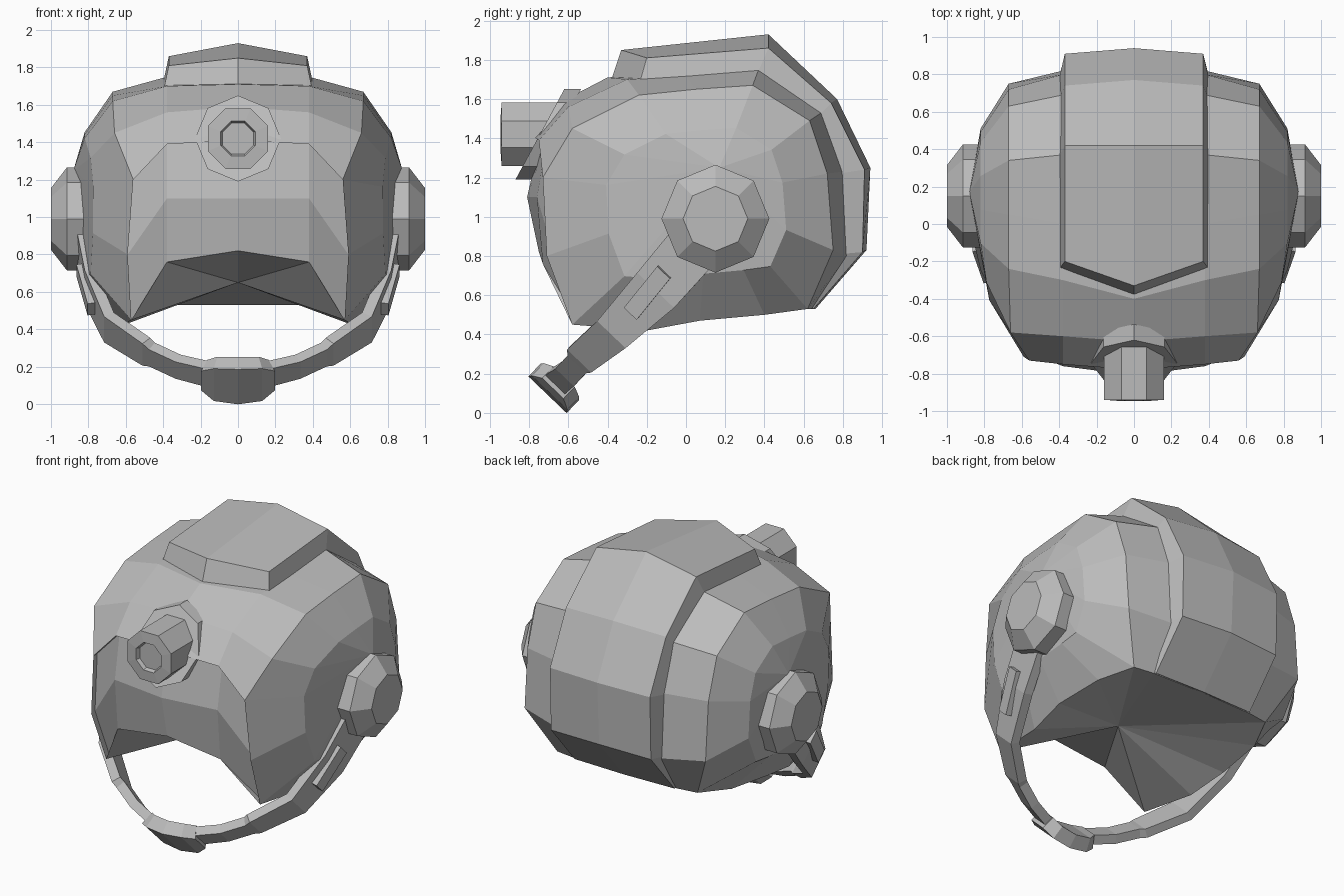
import bpy
import bmesh
from math import sin, cos, pi
from mathutils import Vector

cube = bpy.data.objects.get("Cube")
if cube:
    bpy.data.objects.remove(cube, do_unlink=True)

grey = bpy.data.materials.new("helmet_grey")
grey.use_nodes = True
colour = (0.5, 0.5, 0.5, 1)
grey.diffuse_color = colour
grey.node_tree.nodes["Principled BSDF"].inputs["Base Color"].default_value = colour


def finish(bm, name):
    bmesh.ops.recalc_face_normals(bm, faces=bm.faces[:])
    mesh = bpy.data.meshes.new(name)
    bm.to_mesh(mesh)
    bm.free()
    mesh.materials.append(grey)
    obj = bpy.data.objects.new(name, mesh)
    bpy.context.scene.collection.objects.link(obj)
    return obj


def skin(bm, rings, cyclic=True):
    """Join neighbouring rings of points with quads and return the vertices."""
    verts = [[bm.verts.new(p) for p in ring] for ring in rings]
    for a, b in zip(verts, verts[1:]):
        count = len(a)
        for i in range(count if cyclic else count - 1):
            j = (i + 1) % count
            bm.faces.new((a[i], a[j], b[j], b[i]))
    return verts


def solid(name, rings):
    bm = bmesh.new()
    verts = skin(bm, rings)
    bm.faces.new(verts[0])
    bm.faces.new(verts[-1])
    return finish(bm, name)


def octagon(radius, phase=0):
    return [(radius * cos(phase + k * pi / 4), radius * sin(phase + k * pi / 4)) for k in range(8)]


# Shell: lengthwise profiles from the front rim over the top to the back rim
middle = [(0, y, z) for y, z in (
    (-.79, .82), (-.85, 1.1), (-.78, 1.41), (-.63, 1.59), (-.4, 1.71), (0, 1.74),
    (.38, 1.77), (.7, 1.55), (.84, 1.23), (.84, .8), (.65, .53))]
inner = [(.38, y, z) for y, z in (
    (-.77, .76), (-.8, 1.1), (-.75, 1.39), (-.6, 1.56), (-.3, 1.7), (0, 1.72),
    (.37, 1.75), (.69, 1.53), (.8, 1.23), (.82, .8), (.64, .53))]
outer = [
    (.57, -.58, .45), (.59, -.71, .8), (.56, -.73, 1.2), (.66, -.58, 1.45),
    (.67, -.24, 1.62), (.67, .05, 1.65), (.67, .34, 1.67), (.67, .63, 1.49),
    (.67, .72, 1.22), (.67, .75, .83), (.52, .62, .53)]
side_rim = [(.62, .4, .5), (.65, .07, .47), (.62, -.2, .42)]

bm = bmesh.new()
skin(bm, [middle, inner, outer], cyclic=False)
outer_ring = outer + side_rim
side_ring = []
for x, y, z in outer_ring:
    y, z = .12 + .62 * (y - .12), 1.1 + .62 * (z - 1.1)
    side_ring.append((.82 + .15 * min(0, y + .1), y, z))
ring = skin(bm, [outer_ring, side_ring])[1]
pole = bm.verts.new((.88, .17, 1.25))
for a, b in zip(ring, ring[1:] + ring[:1]):
    bm.faces.new((a, b, pole))
bmesh.ops.remove_doubles(bm, verts=bm.verts[:], dist=.0005)
bmesh.ops.mirror(bm, geom=bm.verts[:] + bm.edges[:] + bm.faces[:], axis='X', merge_dist=.001)
bmesh.ops.remove_doubles(bm, verts=bm.verts[:], dist=.0005)
bmesh.ops.recalc_face_normals(bm, faces=bm.faces[:])

# Visor: sink the front panel behind the edge of the shell
panel = []
for f in bm.faces:
    c = f.calc_center_median()
    if c.y < -.65 and c.z < 1.35 and abs(c.x) < .58:
        panel.append(f)
new = bmesh.ops.extrude_face_region(bm, geom=panel)["geom"]
sunk = {v for v in new if isinstance(v, bmesh.types.BMVert)}
bmesh.ops.delete(bm, geom=[f for f in panel if f.is_valid], context='FACES')
for v in bm.verts:
    open_edge = abs(v.co.x) < .5 and v.co.z < .85 and v.co.y < -.7
    if v in sunk or open_edge:
        v.co.y += .04
bmesh.ops.remove_doubles(bm, verts=bm.verts[:], dist=.0005)

# Underside: fan from the rim to a raised centre
rim = [e for e in bm.edges if e.is_boundary]
centre = bm.verts.new((0, -.15, .65))
for e in rim:
    bm.faces.new((e.verts[0], e.verts[1], centre))
finish(bm, "shell")

# Crest: raised ridged band from the forehead to the back rim
crest_rows = [
    ((-.38, 1.7), (-.25, 1.68), (-.25, 1.65)),
    ((-.33, 1.85), (-.2, 1.81), (-.24, 1.67)),
    ((.42, 1.93), (.42, 1.86), (.36, 1.72)),
    ((.77, 1.6), (.74, 1.58), (.66, 1.5)),
    ((.94, 1.25), (.91, 1.24), (.78, 1.22)),
    ((.92, .83), (.9, .82), (.79, .81)),
    ((.66, .53), (.65, .53), (.62, .55))]
crest = []
for top, edge, base in crest_rows:
    crest.append([(-.4, *base), (-.37, *edge), (0, *top), (.37, *edge), (.4, *base)])
solid("crest", crest)

# Headlamp with sunken lens, on a sloping mount
lamp_rings = [(-.6, .175), (-.94, .175), (-.945, .1), (-.92, .09)]
solid("headlamp", [[(x, y, 1.42 + z) for x, z in octagon(r, pi / 8)] for y, r in lamp_rings])
solid("lamp_mount", [[(x, y + .54 * z, 1.42 + z) for x, z in octagon(.23)] for y in (-.745, -.66)])

# Ear pieces
for side, label in ((1, "left"), (-1, "right")):
    rings = [(.74, .275), (.915, .275), (1, .165)]
    solid(label + "_ear_piece",
          [[(side * x, .15 + y, .99 + z) for y, z in octagon(r)] for x, r in rings])


# Strap parts: flat sections swept along a path, all sharing one width direction
across = Vector((0, .72, -.69)).normalized()


def band(name, stations, thickness):
    points = [Vector(s[:3]) for s in stations]
    rings = []
    for i, p in enumerate(points):
        along = points[min(i + 1, len(points) - 1)] - points[max(i - 1, 0)]
        out = along.cross(across).normalized() * thickness
        wide = across * stations[i][3]
        rings.append([p + wide + out, p - wide + out, p - wide - out, p + wide - out])
    solid(name, rings)


def mirrored(stations):
    return stations + [(-x, y, z, w) for x, y, z, w in reversed(stations) if x > 0]


band("chin_strap", mirrored([
    (.85, .1, .92, .14), (.79, -.15, .63, .13), (.69, -.37, .41, .1),
    (.49, -.53, .28, .085), (.46, -.54, .265, .065), (.32, -.6, .2, .065),
    (.14, -.66, .155, .07), (0, -.68, .13, .07)]), .03)
band("chin_cup", mirrored([
    (.18, -.65, .155, .075), (.12, -.665, .135, .125), (0, -.675, .125, .135)]), .045)
for side, label in ((1, "left"), (-1, "right")):
    band(label + "_strap_buckle",
         [(side * .835, -.11, .72, .045), (side * .775, -.28, .51, .045)], .03)
